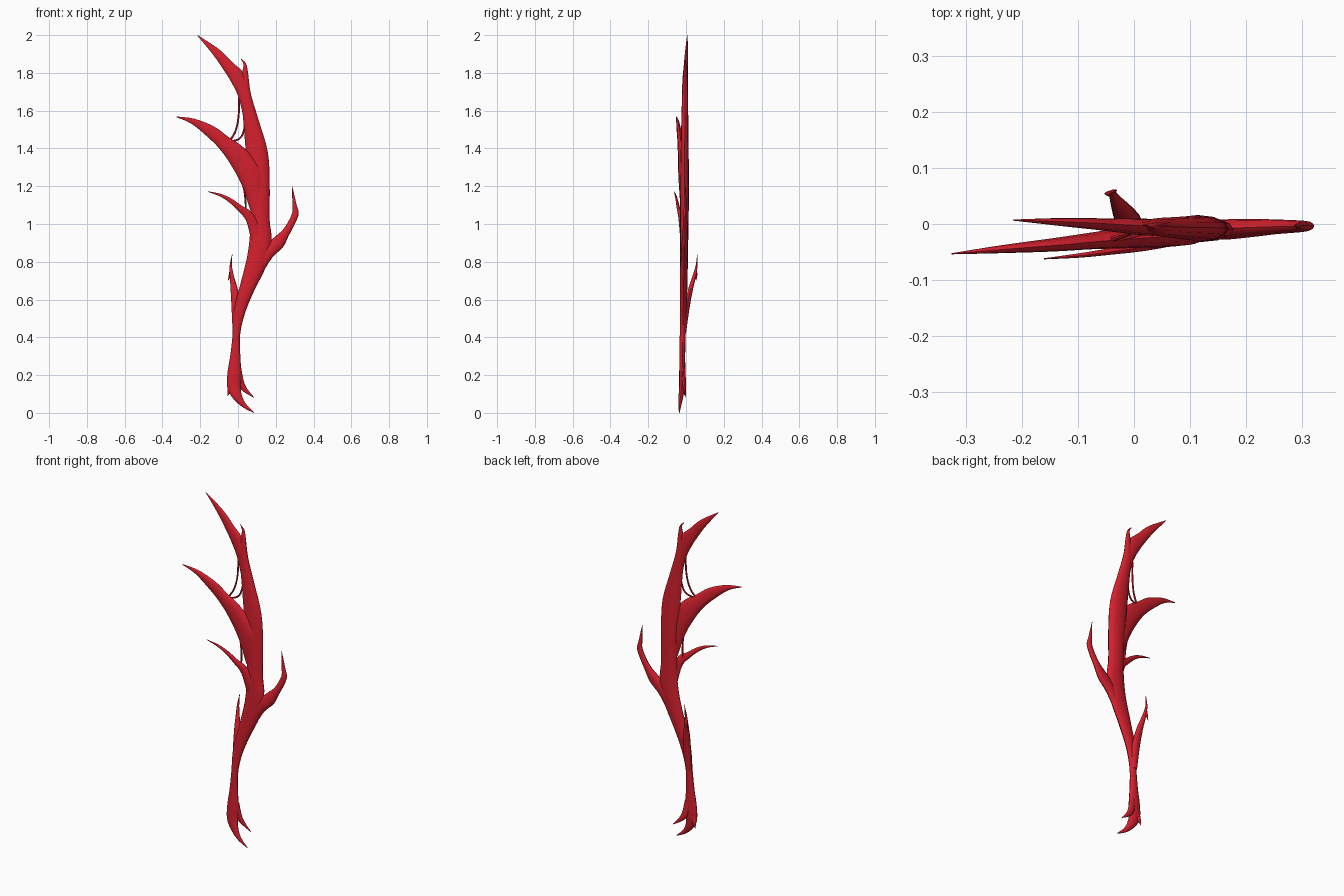
import bpy, bmesh, math

red = bpy.data.materials.new("antler red")
red.diffuse_color = (0.66, 0.014, 0.026, 1)
SIDES, STEPS = 12, 4


def spline(p0, p1, p2, p3, t):
    """Catmull-Rom blend of whole cross-section tuples."""
    return [0.5 * (2 * b + (c - a) * t + (2 * a - 5 * b + 4 * c - d) * t * t
                   + (3 * b - a - 3 * c + d) * t ** 3)
            for a, b, c, d in zip(p0, p1, p2, p3)]


def branch(name, secs, steps=STEPS, sides=SIDES):
    """Sweep an oval through sections (left x, left z, right x, right z, y, half depth)."""
    rows = []
    n = len(secs)
    for i in range(n - 1):
        a, d = secs[max(i - 1, 0)], secs[min(i + 2, n - 1)]
        rows += [spline(a, secs[i], secs[i + 1], d, k / steps) for k in range(steps)]
    rows.append(secs[-1])
    bm = bmesh.new()
    rings = []
    for xl, zl, xr, zr, y, d in rows:
        ring = []
        for k in range(sides):
            c, s = math.cos(2 * math.pi * k / sides), math.sin(2 * math.pi * k / sides)
            ring.append(bm.verts.new(((xl + xr) / 2 + c * (xr - xl) / 2,
                                      y + s * max(d, 0.001),
                                      (zl + zr) / 2 + c * (zr - zl) / 2)))
        rings.append(ring)
    for r, q in zip(rings, rings[1:]):
        for k in range(sides):
            j = (k + 1) % sides
            bm.faces.new((r[k], r[j], q[j], q[k]))
    bm.faces.new(rings[0])
    bm.faces.new(rings[-1])
    bmesh.ops.recalc_face_normals(bm, faces=bm.faces)
    me = bpy.data.meshes.new(name)
    bm.to_mesh(me)
    bm.free()
    me.materials.append(red)
    ob = bpy.data.objects.new(name, me)
    bpy.context.collection.objects.link(ob)
    bpy.ops.object.select_all(action='DESELECT')
    ob.select_set(True)
    bpy.context.view_layer.objects.active = ob
    bpy.ops.object.shade_smooth_by_angle(angle=math.radians(40))
    return ob


def strand(name, pts, r=0.005):
    """Thin string-like tube through (x, y, z) points."""
    secs = []
    for i, (x, y, z) in enumerate(pts):
        a, b = pts[max(i - 1, 0)], pts[min(i + 1, len(pts) - 1)]
        tx, tz = b[0] - a[0], b[2] - a[2]
        l = math.hypot(tx, tz)
        nx, nz = -tz / l * r, tx / l * r
        secs.append((x - nx, z - nz, x + nx, z + nz, y, r))
    branch(name, secs, 4, 6)


# Main beam, foot point to crown point
branch("main_beam", [
    (0.084, 0.0, 0.086, 0.003, -0.035, 0.002),
    (0.025, 0.03, 0.038, 0.053, -0.033, 0.008),
    (-0.025, 0.075, 0.016, 0.11, -0.026, 0.013),
    (-0.056, 0.13, 0.015, 0.165, -0.021, 0.015),
    (-0.056, 0.21, 0.018, 0.21, -0.02, 0.016),
    (-0.04, 0.31, 0.012, 0.31, -0.019, 0.015),
    (-0.028, 0.42, 0.012, 0.42, -0.018, 0.015),
    (-0.02, 0.55, 0.038, 0.53, -0.015, 0.017),
    (0.012, 0.68, 0.085, 0.645, -0.013, 0.02),
    (0.047, 0.82, 0.15, 0.78, -0.011, 0.021),
    (0.062, 0.93, 0.178, 0.91, -0.01, 0.022),
    (0.066, 1.04, 0.167, 1.03, -0.009, 0.023),
    (0.06, 1.2, 0.168, 1.2, -0.008, 0.024),
    (0.04, 1.4, 0.158, 1.38, -0.007, 0.021),
    (0.025, 1.58, 0.106, 1.56, -0.006, 0.018),
    (0.01, 1.7, 0.068, 1.69, -0.005, 0.015),
    (0.022, 1.8, 0.053, 1.8, -0.004, 0.009),
    (0.029, 1.845, 0.042, 1.85, -0.003, 0.005),
    (0.015, 1.872, 0.017, 1.875, -0.002, 0.001)])

# Crown tine sweeping up to the left
branch("crown_tine", [
    (0.03, 1.56, 0.09, 1.59, -0.006, 0.013),
    (0.003, 1.67, 0.06, 1.71, -0.006, 0.015),
    (-0.035, 1.75, 0.028, 1.8, -0.004, 0.014),
    (-0.08, 1.822, -0.025, 1.852, -0.001, 0.011),
    (-0.135, 1.9, -0.1, 1.925, 0.003, 0.008),
    (-0.216, 1.998, -0.214, 2.0, 0.007, 0.001)])

# Large middle tine
branch("middle_tine", [
    (0.066, 1.07, 0.14, 1.12, -0.016, 0.014),
    (0.018, 1.21, 0.125, 1.28, -0.019, 0.021),
    (-0.045, 1.325, 0.035, 1.4, -0.024, 0.019),
    (-0.1, 1.4, -0.05, 1.46, -0.03, 0.015),
    (-0.16, 1.46, -0.125, 1.515, -0.037, 0.012),
    (-0.245, 1.53, -0.23, 1.557, -0.045, 0.007),
    (-0.325, 1.565, -0.325, 1.569, -0.053, 0.001)])

# Slim lower tine
branch("lower_tine", [
    (0.07, 0.91, 0.13, 0.97, -0.018, 0.014),
    (0.044, 1.015, 0.075, 1.06, -0.029, 0.012),
    (0.0, 1.07, 0.024, 1.094, -0.04, 0.009),
    (-0.05, 1.117, -0.037, 1.136, -0.049, 0.006),
    (-0.1, 1.148, -0.093, 1.16, -0.056, 0.004),
    (-0.16, 1.17, -0.16, 1.173, -0.062, 0.001)])

# Bent tine on the right
branch("right_tine", [
    (0.08, 0.79, 0.13, 0.74, -0.011, 0.014),
    (0.135, 0.87, 0.18, 0.82, -0.01, 0.018),
    (0.187, 0.925, 0.238, 0.878, -0.007, 0.016),
    (0.242, 0.975, 0.267, 0.935, -0.005, 0.013),
    (0.284, 1.05, 0.319, 1.043, -0.004, 0.01),
    (0.288, 1.1, 0.309, 1.105, -0.003, 0.007),
    (0.285, 1.2, 0.287, 1.2, -0.003, 0.001)])

# Prong leaning to the back, with its hooked thorn
branch("rear_prong", [
    (-0.028, 0.42, 0.005, 0.42, -0.012, 0.012),
    (-0.034, 0.55, 0.015, 0.55, 0.004, 0.014),
    (-0.039, 0.65, 0.0, 0.65, 0.023, 0.013),
    (-0.043, 0.72, -0.022, 0.725, 0.043, 0.01),
    (-0.044, 0.78, -0.032, 0.78, 0.056, 0.005),
    (-0.032, 0.838, -0.03, 0.838, 0.06, 0.001)])
branch("prong_thorn", [
    (-0.042, 0.77, -0.034, 0.77, 0.053, 0.004),
    (-0.048, 0.735, -0.036, 0.73, 0.054, 0.006),
    (-0.053, 0.702, -0.051, 0.7, 0.054, 0.001)])

# Points at the foot
branch("foot_tine", [
    (-0.025, 0.23, 0.017, 0.24, -0.015, 0.011),
    (-0.005, 0.15, 0.03, 0.17, -0.01, 0.01),
    (0.03, 0.112, 0.05, 0.126, -0.005, 0.006),
    (0.084, 0.08, 0.086, 0.082, 0.0, 0.001)])
branch("foot_barb", [
    (-0.05, 0.17, -0.015, 0.17, -0.018, 0.011),
    (-0.056, 0.125, -0.033, 0.12, -0.012, 0.007),
    (-0.056, 0.09, -0.054, 0.09, -0.008, 0.001)])

# Thin strands hanging between the tines
strand("long_strand", [(0.006, -0.006, 1.67), (0.003, -0.009, 1.57),
                       (-0.014, -0.018, 1.49), (-0.048, -0.03, 1.435)])
strand("short_strand", [(0.038, -0.008, 1.53), (0.025, -0.012, 1.475),
                        (0.0, -0.02, 1.447), (-0.04, -0.028, 1.438)])
strand("lower_strand", [(0.025, -0.018, 1.22), (0.036, -0.022, 1.16),
                        (0.041, -0.026, 1.1), (0.04, -0.03, 1.05)])
